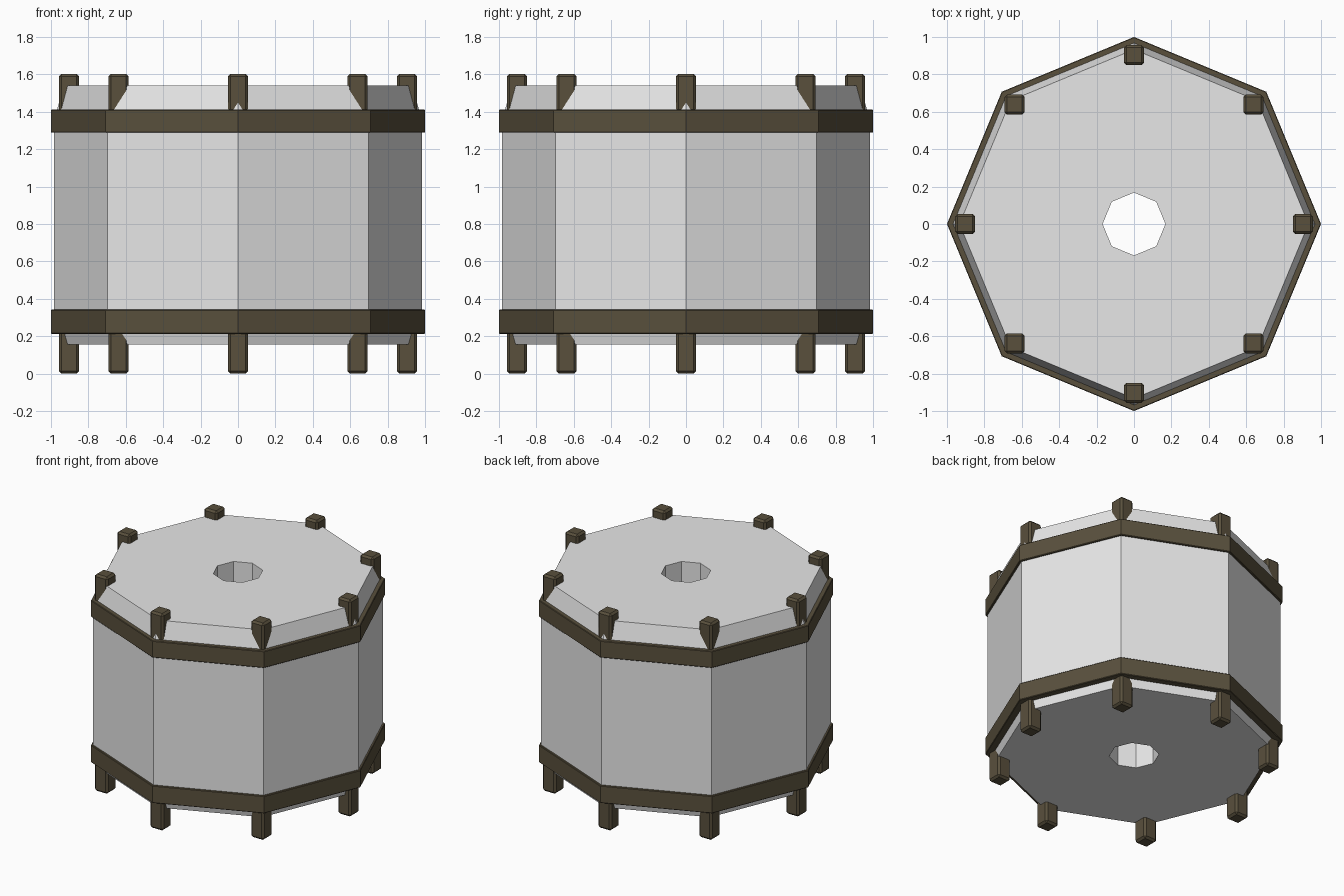
import bpy, bmesh, math

if "Cube" in bpy.data.objects:
    bpy.data.objects.remove(bpy.data.objects["Cube"])

def material(name, rgb):
    m = bpy.data.materials.new(name)
    m.diffuse_color = (*rgb, 1)
    m.use_nodes = True
    m.node_tree.nodes["Principled BSDF"].inputs["Base Color"].default_value = m.diffuse_color
    return m

GREY = material("pale grey", (0.8, 0.8, 0.8))
BROWN = material("dark bronze", (0.1, 0.08, 0.046))

def finish(bm, name, mat):
    bmesh.ops.recalc_face_normals(bm, faces=bm.faces)
    me = bpy.data.meshes.new(name)
    bm.to_mesh(me)
    bm.free()
    me.materials.append(mat)
    ob = bpy.data.objects.new(name, me)
    bpy.context.collection.objects.link(ob)
    return ob

def octagon_lathe(name, profile, mat):
    """Sweep a closed (radius, z) profile round z in eight flat steps."""
    bm = bmesh.new()
    rings = []
    for i in range(8):
        a = i * math.pi / 4
        rings.append([bm.verts.new((r * math.cos(a), r * math.sin(a), z)) for r, z in profile])
    n = len(profile)
    for i in range(8):
        p, q = rings[i], rings[(i + 1) % 8]
        for j in range(n):
            k = (j + 1) % n
            bm.faces.new((p[j], q[j], q[k], p[k]))
    return finish(bm, name, mat)

# Drum body: chamfered at both ends, with a hole right through
octagon_lathe("drum_body", [(0.168, 0.155), (0.933, 0.155), (0.985, 0.34),
                            (0.985, 1.345), (0.933, 1.54), (0.168, 1.54)], GREY)

# Bands round the drum
for name, z0, z1 in (("lower_band", 0.213, 0.342), ("upper_band", 1.288, 1.412)):
    octagon_lathe(name, [(0.945, z0), (0.996, z0), (1.0, z0 + 0.004),
                         (1.0, z1 - 0.004), (0.996, z1), (0.945, z1)], BROWN)

# Square posts at the corners, running the full height inside the drum
W, H, R = 0.108, 1.603, 0.903
for i in range(8):
    a = i * math.pi / 4
    bm = bmesh.new()
    bmesh.ops.create_cube(bm, size=1)
    for v in bm.verts:
        v.co = (v.co.x * W + R * math.cos(a), v.co.y * W + R * math.sin(a), (v.co.z + 0.5) * H)
    bmesh.ops.bevel(bm, geom=bm.edges[:], offset=0.014, segments=1, affect='EDGES')
    finish(bm, f"corner_post_{i + 1}", BROWN)
